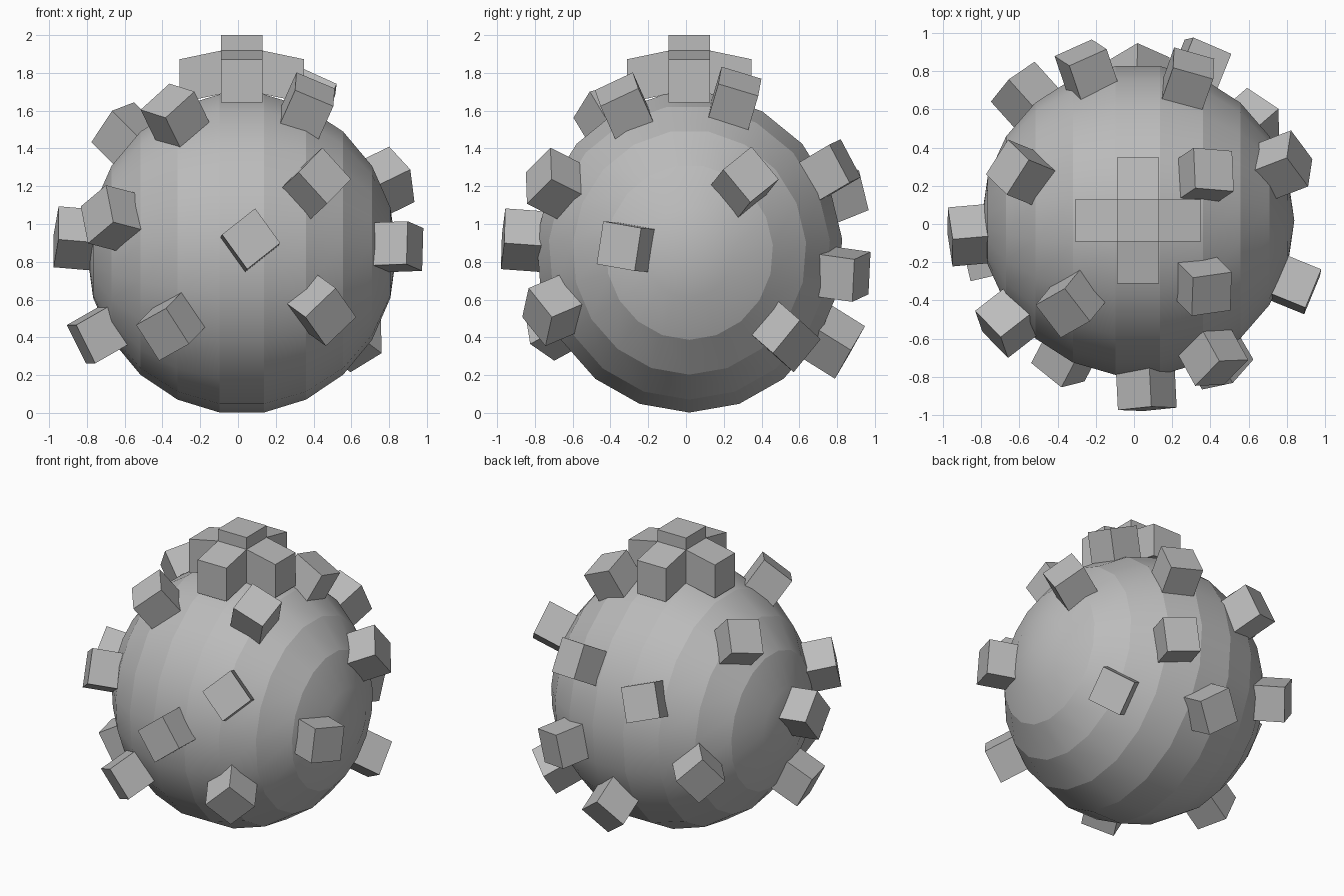
import bpy, bmesh
from math import sin, cos, pi, radians
from mathutils import Vector, Matrix

if "Cube" in bpy.data.objects:
    bpy.data.objects.remove(bpy.data.objects["Cube"], do_unlink=True)

CENTRE = Vector((.02, .018, .85))
RADIUS, STRETCH = .82, 1.045      # the whole shape is slightly taller than wide
SIDE = .22
RINGS, SEGMENTS = 11, 19

grey = bpy.data.materials.new("matte grey")
grey.use_nodes = True
colour = (.5, .5, .5, 1)
grey.diffuse_color = colour
grey.node_tree.nodes["Principled BSDF"].inputs["Base Color"].default_value = colour


def finish(bm, name):
    """Turn a unit-space bmesh into a stretched, placed object."""
    bmesh.ops.recalc_face_normals(bm, faces=bm.faces)
    bmesh.ops.transform(bm, verts=bm.verts,
                        matrix=Matrix.Translation(CENTRE) @ Matrix.Diagonal((1, 1, STRETCH, 1)))
    mesh = bpy.data.meshes.new(name)
    bm.to_mesh(mesh)
    bm.free()
    mesh.materials.append(grey)
    obj = bpy.data.objects.new(name, mesh)
    bpy.context.collection.objects.link(obj)
    return obj


# Ball: poles on the x axis, smooth around each band, creased between bands
bm = bmesh.new()
rings = []
for i in range(1, RINGS):
    a = pi * i / RINGS
    rings.append([bm.verts.new((RADIUS * cos(a),
                                RADIUS * sin(a) * sin(2 * pi * j / SEGMENTS),
                                -RADIUS * sin(a) * cos(2 * pi * j / SEGMENTS)))
                  for j in range(SEGMENTS)])
poles = [bm.verts.new((s * RADIUS, 0, 0)) for s in (1, -1)]
for j in range(SEGMENTS):
    k = (j + 1) % SEGMENTS
    for a, b in zip(rings, rings[1:]):
        bm.faces.new((a[j], a[k], b[k], b[j]))
    for pole, ring in zip(poles, (rings[0], rings[-1])):
        bm.faces.new((pole, ring[j], ring[k]))
for f in bm.faces:
    f.smooth = True
for ring in rings[1:-1]:
    for j in range(SEGMENTS):
        bm.edges.get((ring[j - 1], ring[j])).smooth = False
finish(bm, "ball")

# Studs: cube centre and roll about the outward direction
studs = [
    (-.335, -.42, 1.575, -17), (-.665, -.515, 1.03, 30), (-.875, -.06, .925, 40),
    (-.785, -.17, .39, 0), (-.38, -.74, .435, 25), (.065, -.875, .915, 37),
    (.37, -.33, 1.63, -42), (.41, -.69, 1.21, 38), (.46, -.735, .53, 45),
    (.78, .31, 1.22, 35), (.85, -.32, .88, -9), (.68, .59, .35, -30),
    (.38, .26, 1.67, -35), (.28, .75, 1.28, 8), (-.25, .81, 1.17, 15),
    (.36, .86, .73, 10), (.03, .82, .35, 40), (-.585, .69, .71, 42),
    (-.595, .27, 1.47, -15),
]
for i, (x, y, z, roll) in enumerate(studs, 1):
    n = Vector((x, y, z)) - CENTRE
    n.z /= STRETCH
    n.normalize()
    u = Vector((0, 0, 1)).cross(n).normalized()
    frame = Matrix((u, n.cross(u), n)).transposed().to_4x4()
    place = Matrix.Translation(n * .88) @ frame @ Matrix.Rotation(radians(roll), 4, 'Z')
    bm = bmesh.new()
    bmesh.ops.create_cube(bm, size=SIDE, matrix=place)
    finish(bm, f"stud_{i}")

# Crown: a central cube with four arms whose tops slope outwards
bm = bmesh.new()
bmesh.ops.create_cube(bm, size=SIDE, matrix=Matrix.Translation((0, 0, 1.15 / STRETCH - SIDE / 2)))
finish(bm, "crown_middle")
for i, name in enumerate(("left", "back", "right", "front")):
    bm = bmesh.new()
    bmesh.ops.create_cube(bm, size=SIDE, matrix=Matrix.Translation((SIDE, 0, .89)))
    for v in bm.verts:
        v.co.z -= .2 * (v.co.x - SIDE)
    bmesh.ops.rotate(bm, verts=bm.verts, matrix=Matrix.Rotation(i * pi / 2, 3, 'Z'))
    finish(bm, f"crown_{name}")
